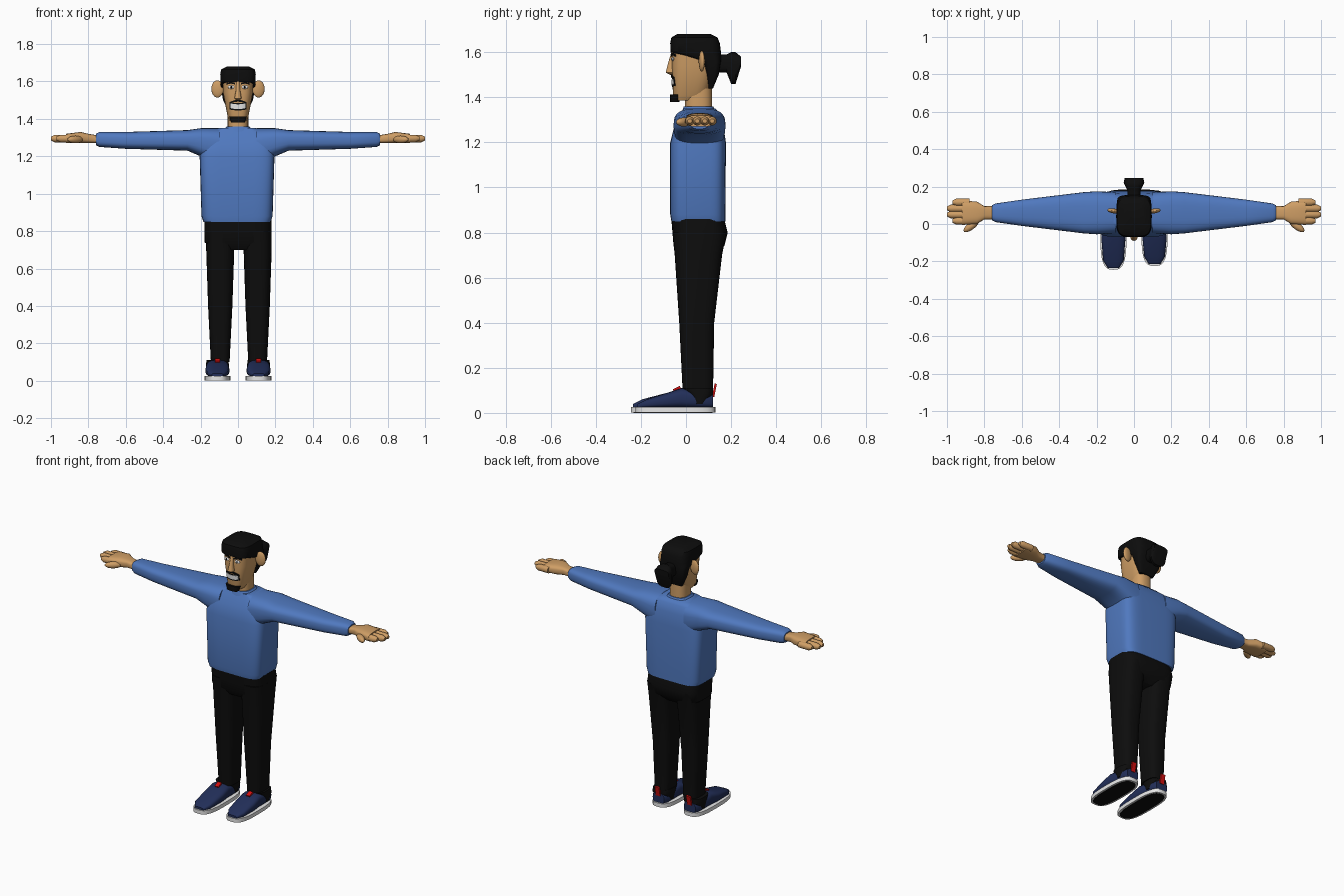
import bpy, bmesh, math
from mathutils import Matrix

cube = bpy.data.objects.get("Cube")
if cube:
    bpy.data.objects.remove(cube, do_unlink=True)


def material(name, red, green, blue):
    mat = bpy.data.materials.new(name)
    mat.use_nodes = True
    mat.diffuse_color = (red, green, blue, 1)
    shader = mat.node_tree.nodes["Principled BSDF"]
    shader.inputs["Base Color"].default_value = mat.diffuse_color
    shader.inputs["Roughness"].default_value = .8
    return mat


BLUE = material("sweater blue", .08, .19, .52)
SKIN = material("skin tan", .62, .34, .13)
BLACK = material("black", .004, .004, .004)
NAVY = material("shoe navy", .016, .028, .1)
WHITE = material("white", .8, .8, .8)
RED = material("red", .65, .005, .005)


def finish(name, bm, mat):
    bmesh.ops.recalc_face_normals(bm, faces=bm.faces)
    mesh = bpy.data.meshes.new(name)
    bm.to_mesh(mesh)
    bm.free()
    mesh.materials.append(mat)
    mesh.shade_smooth()
    mesh.set_sharp_from_angle(angle=math.radians(45))
    part = bpy.data.objects.new(name, mesh)
    bpy.context.collection.objects.link(part)


def rounded(value, power):
    """Bend a sine or cosine toward a box corner."""
    return math.copysign(abs(value) ** (2 / power), value)


def loft(name, axis, rows, mat, power=3, shift=0, side=1, count=32):
    """Skin rounded-box rings (position, half width, low, high) along an axis."""
    bm = bmesh.new()
    rings = []
    for position, half, low, high in rows:
        ring = []
        for i in range(count):
            angle = math.tau * i / count
            a = shift + half * rounded(math.cos(angle), power)
            b = (low + high) / 2 + (high - low) / 2 * rounded(math.sin(angle), power)
            x, y, z = {"x": (position, a, b), "y": (a, position, b), "z": (a, b, position)}[axis]
            ring.append(bm.verts.new((side * x, y, z)))
        rings.append(ring)
    for ring, following in zip(rings, rings[1:]):
        for i in range(count):
            j = (i + 1) % count
            bm.faces.new((ring[i], ring[j], following[j], following[i]))
    bm.faces.new(rings[0])
    bm.faces.new(rings[-1])
    finish(name, bm, mat)


def placed(center, scale, turn, axis):
    size = Matrix.Diagonal((*scale, 1))
    return Matrix.Translation(center) @ Matrix.Rotation(turn, 4, axis) @ size


def ball(name, center, scale, mat, turn=0):
    bm = bmesh.new()
    bmesh.ops.create_uvsphere(bm, u_segments=20, v_segments=12, radius=1,
                              matrix=placed(center, scale, turn, "Z"))
    finish(name, bm, mat)


def box(name, center, scale, mat, tilt=0):
    bm = bmesh.new()
    bmesh.ops.create_cube(bm, size=1, matrix=placed(center, scale, tilt, "X"))
    finish(name, bm, mat)


def build_arm(label, side):
    # Sleeve, palm, fingers and thumb
    middle = .06
    loft(label + "_sleeve", "x", [
        (.1, .11, 1.15, 1.35), (.2, .115, 1.2, 1.35), (.27, .11, 1.23, 1.34),
        (.6, .07, 1.24, 1.33), (.74, .05, 1.25, 1.33), (.76, .04, 1.26, 1.32),
    ], BLUE, shift=middle, side=side)
    loft(label + "_palm", "x", [
        (.74, .035, 1.27, 1.31), (.8, .035, 1.27, 1.32),
        (.84, .06, 1.27, 1.33), (.92, .065, 1.27, 1.32),
    ], SKIN, shift=middle, side=side)
    for finger, tip in (("index", .97), ("middle", 1), ("ring", 1), ("little", .97)):
        order = ("index", "middle", "ring", "little").index(finger)
        rows = [(x, r, 1.295 - r, 1.295 + r)
                for x, r in ((.88, .02), (tip - .02, .02), (tip, .01))]
        loft(f"{label}_{finger}_finger", "x", rows, SKIN, power=2,
             shift=.017 + .033 * order, side=side, count=16)
    ball(label + "_thumb", (side * .87, -.01, 1.29), (.05, .02, .02), SKIN, turn=-side * .65)


def build_leg(label, side):
    # Trouser leg
    middle = .1 + .005 * side
    loft(label + "_trouser_leg", "z", [
        (.1, .05, -.015, .12), (.4, .065, -.03, .125),
        (.7, .075, -.05, .16), (.8, .075, -.06, .18),
    ], BLACK, shift=middle, side=side)

    # Shoe
    middle, toe, heel = .11, -.235 + .01 * side, .13
    half = .07

    def layer(name, bottom, top, inset, mat):
        rows = [(z, half - inset, toe + inset, heel - inset) for z in (bottom, top)]
        loft(label + name, "z", rows, mat, shift=middle, side=side)

    layer("_shoe_sole", .002, .026, 0, WHITE)
    layer("_shoe_tread", 0, .006, .012, BLACK)
    loft(label + "_shoe_upper", "y", [
        (toe + .01, .03, .02, .04), (toe + .05, .055, .02, .06), (-.08, .064, .02, .09),
        (-.02, .06, .02, .11), (.09, .055, .02, .09), (heel - .01, .04, .02, .085),
    ], NAVY, shift=middle, side=side)
    loft(label + "_shoe_collar", "z", [
        (.04, .06, .04, .08), (.08, .062, .01, .12), (.11, .058, -.015, .12),
    ], BLACK, shift=middle, side=side)
    x = side * middle
    box(label + "_shoe_tongue_tab", (x, -.04, .105), (.026, .035, .016), RED, tilt=.45)
    box(label + "_shoe_heel_loop", (x, .126, .1), (.03, .01, .06), RED, tilt=-.2)


# Sweater and trouser hips
loft("sweater_body", "z", [
    (.85, .18, -.065, .175), (.88, .19, -.07, .175), (1.2, .2, -.07, .177),
    (1.28, .19, -.05, .165), (1.33, .15, -.02, .15), (1.35, .1, -.01, .13),
], BLUE, power=5, shift=-.005, count=48)
loft("sweater_collar", "z", [(1.33, .085, -.02, .135), (1.36, .06, -.01, .12)], BLUE)
loft("trouser_hips", "z", [
    (.7, .13, -.03, .13), (.74, .178, -.055, .17), (.8, .18, -.06, .185), (.86, .18, -.065, .17),
], BLACK, power=4)

# Head, neck and nose
HEAD_POWER = 3
HEAD = [(1.385, .04, -.05, .05), (1.41, .055, -.058, .1),
        (1.54, .08, -.062, .13), (1.65, .085, -.06, .14)]
loft("neck", "z", [(1.32, .055, -.005, .117), (1.44, .055, -.005, .115)], SKIN, power=2.5)
loft("head", "z", HEAD, SKIN, power=HEAD_POWER, count=40)
loft("nose", "z", [
    (1.5, .01, -.07, -.04), (1.51, .019, -.09, -.04),
    (1.55, .012, -.08, -.04), (1.6, .009, -.065, -.04),
], SKIN, power=2.5, count=16)

# Hair swept back into a tied tail
loft("hair", "z", [
    (1.44, .05, .1, .12), (1.5, .08, .09, .145), (1.56, .09, .07, .155), (1.58, .093, 0, .155),
    (1.6, .094, -.068, .155), (1.64, .095, -.07, .15), (1.665, .09, -.065, .14),
    (1.68, .06, -.04, .11),
], BLACK, power=4, count=40)
loft("hair_tail", "y", [
    (.13, .035, 1.51, 1.59), (.18, .035, 1.51, 1.59), (.2, .045, 1.46, 1.6),
    (.22, .055, 1.46, 1.6), (.245, .05, 1.54, 1.58),
], BLACK)


def face_depth(x, z):
    """Depth of the front of the head at a given place."""
    lower = max(row for row in HEAD if row[0] <= z)
    upper = min(row for row in HEAD if row[0] > z)
    blend = (z - lower[0]) / (upper[0] - lower[0])
    _, half, front, back = [p + (q - p) * blend for p, q in zip(lower, upper)]
    bulge = (1 - min(1, abs(x) / half) ** HEAD_POWER) ** (1 / HEAD_POWER)
    return (front + back) / 2 - (back - front) / 2 * bulge


def face_plate(name, middle, half, low, high, bend, lift, mat, steps=10):
    """Thin plate that follows the face; its ends rise by the bend."""
    bm = bmesh.new()
    columns = []
    for i in range(steps + 1):
        t = 2 * i / steps - 1
        x, rise = middle + half * t, bend * t * t
        corners = ((low, 0), (low, lift), (high, lift), (high, 0))
        columns.append([bm.verts.new((x, face_depth(x, z + rise) - out, z + rise))
                        for z, out in corners])
    for column, following in zip(columns, columns[1:]):
        for i in range(4):
            j = (i + 1) % 4
            bm.faces.new((column[i], column[j], following[j], following[i]))
    bm.faces.new(columns[0])
    bm.faces.new(columns[-1])
    finish(name, bm, mat)


# Mouth and facial hair
face_plate("moustache", 0, .046, 1.492, 1.502, -.014, .006, BLACK)
face_plate("mouth", 0, .046, 1.445, 1.484, .006, .002, BLACK)
face_plate("teeth", 0, .041, 1.452, 1.478, .006, .004, WHITE)
loft("beard", "z", [(1.38, .036, -.07, -.03), (1.412, .048, -.07, -.02)], BLACK)

# Paired parts
for label, side in (("left", 1), ("right", -1)):
    build_arm(label, side)
    build_leg(label, side)
    ball(label + "_ear", (side * .11, .07, 1.56), (.033, .013, .046), SKIN, turn=side * .15)
    ball(label + "_eye", (side * .036, -.058, 1.57), (.018, .006, .01), WHITE)
    ball(label + "_pupil", (side * .036, -.062, 1.57), (.004, .004, .007), BLACK)
    face_plate(label + "_eyebrow", side * .038, .023, 1.588, 1.597, -.006, .005, BLACK)
